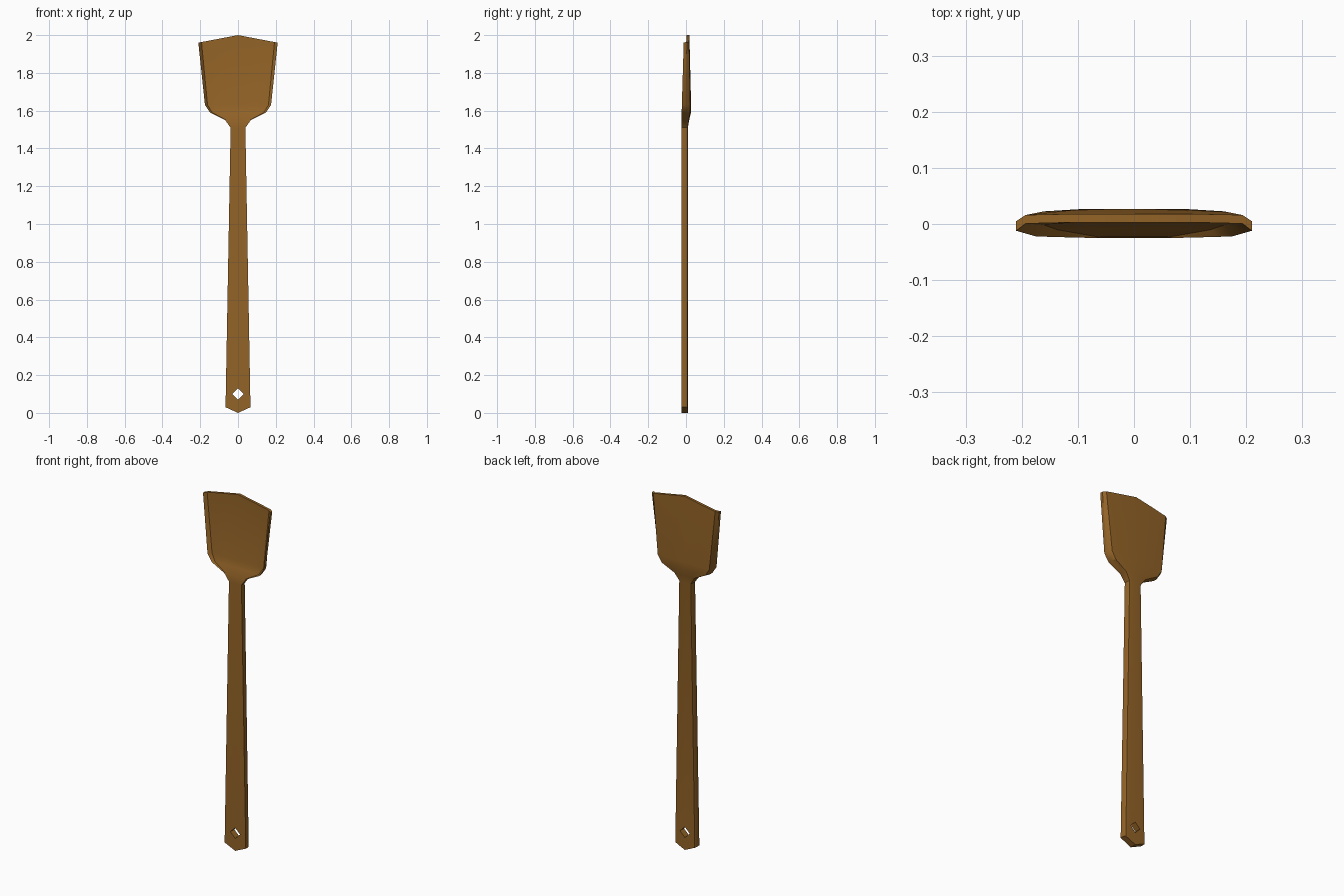
import bpy, bmesh, math

if "Cube" in bpy.data.objects:
    bpy.data.objects.remove(bpy.data.objects["Cube"])

wood = bpy.data.materials.new("brown wood")
wood.diffuse_color = (0.29, 0.125, 0.02, 1)
wood.use_nodes = True
wood.node_tree.nodes["Principled BSDF"].inputs["Base Color"].default_value = wood.diffuse_color

# Rows: z at edge, half width, edge front y, edge back y,
#       middle front y, middle back y, extra z at the centre line
ROWS = [
    (0.03, 0.066, -0.025, 0.001, -0.025, 0.010, -0.03),
    (1.51, 0.039, -0.025, 0.001, -0.025, 0.010, 0.0),
    (1.55, 0.068, -0.025, 0.000, -0.023, 0.017, 0.0),
    (1.59, 0.148, -0.023, -0.003, -0.008, 0.026, 0.0),
    (1.63, 0.175, -0.022, -0.003, 0.002, 0.027, 0.0),
    (1.96, 0.210, -0.012, 0.005, 0.003, 0.018, 0.04),
]
COLS = [-1, -0.92, -0.5, 0, 0.5, 0.92, 1]


def ring(bm, row):
    """Closed cross-section: along the front, then back along the rear."""
    z, w, ef, eb, mf, mb, dz = row
    verts = []
    for back, edge, mid in ((False, ef, mf), (True, eb, mb)):
        for u in (reversed(COLS) if back else COLS):
            blend = {1: 0.0, 0.92: 0.85}.get(abs(u), 1.0)
            y = edge + (mid - edge) * blend
            verts.append(bm.verts.new((u * w, y, z + dz * (1 - abs(u)))))
    return verts


# Spatula body: handle and scooped blade lofted in one piece
bm = bmesh.new()
rings = [ring(bm, r) for r in ROWS]
n = len(COLS) * 2
for a, b in zip(rings, rings[1:]):
    for i in range(n):
        j = (i + 1) % n
        bm.faces.new((a[i], a[j], b[j], b[i]))
for r in (rings[0], rings[-1]):
    for i in range(len(COLS) - 1):
        bm.faces.new((r[i], r[i + 1], r[n - 2 - i], r[n - 1 - i]))
bmesh.ops.recalc_face_normals(bm, faces=bm.faces)
mesh = bpy.data.meshes.new("spatula")
bm.to_mesh(mesh)
bm.free()
spatula = bpy.data.objects.new("spatula", mesh)
bpy.context.collection.objects.link(spatula)
mesh.materials.append(wood)

# Diamond hanging hole
bpy.ops.mesh.primitive_cylinder_add(vertices=4, radius=0.03, depth=0.2,
                                    location=(0, 0, 0.1),
                                    rotation=(math.pi / 2, 0, 0))
cutter = bpy.context.object
cutter.name = "hole_cutter"
cutter.data.materials.append(wood)
mod = spatula.modifiers.new("hanging hole", 'BOOLEAN')
mod.object = cutter
mod.solver = 'EXACT'
bpy.context.view_layer.objects.active = spatula
bpy.ops.object.select_all(action='DESELECT')
spatula.select_set(True)
bpy.ops.object.modifier_apply(modifier=mod.name)
bpy.data.objects.remove(cutter)
bpy.ops.object.shade_smooth_by_angle(angle=math.radians(30))
